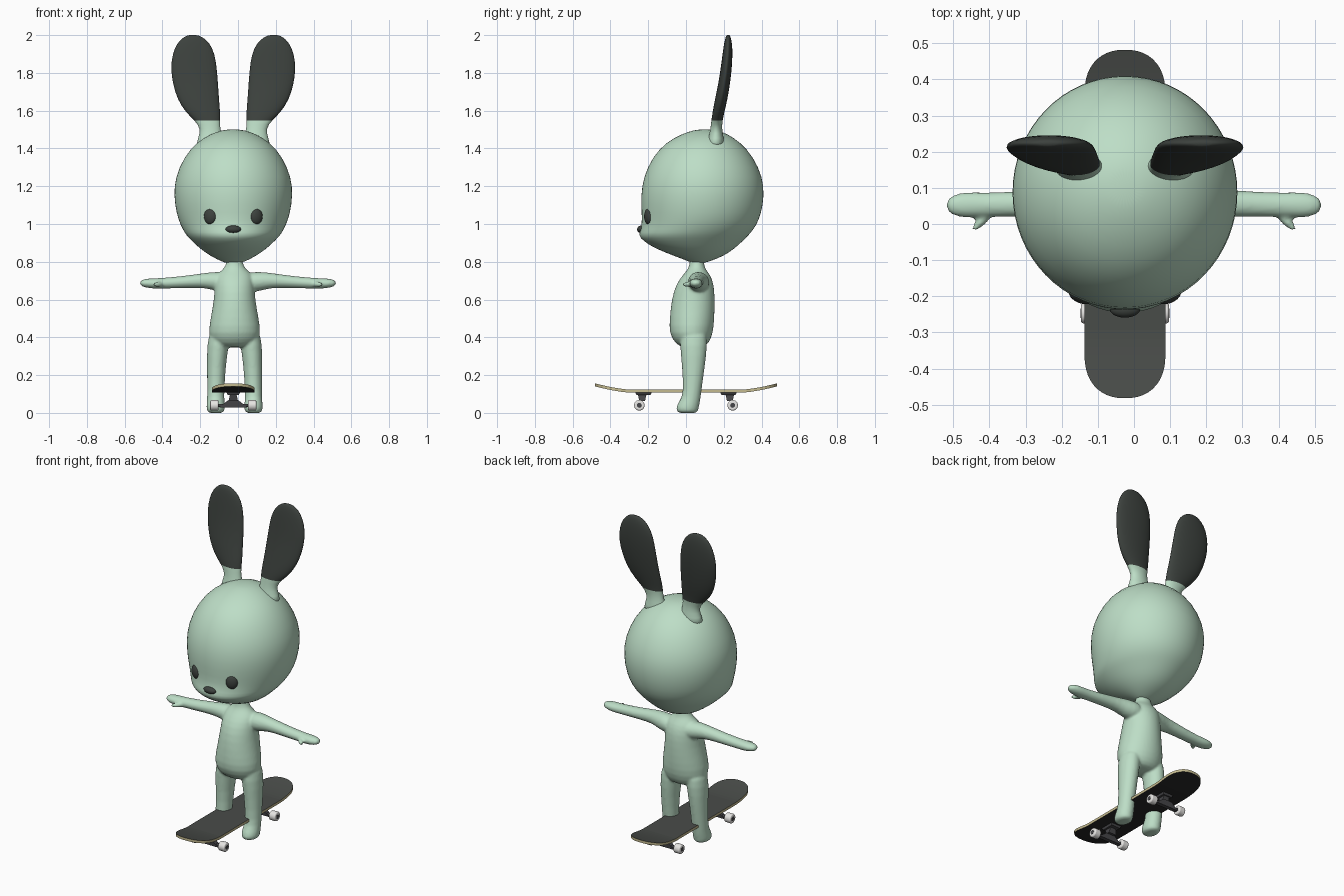
import bpy, bmesh, math
from mathutils import Matrix, Vector

cube = bpy.data.objects.get("Cube")
if cube:
    bpy.data.objects.remove(cube, do_unlink=True)

CX = -0.025      # centre line of head and board
BX = -0.018      # centre line of body


def material(name, r, g, b):
    m = bpy.data.materials.new(name)
    m.use_nodes = True
    m.diffuse_color = (r, g, b, 1)
    m.node_tree.nodes["Principled BSDF"].inputs["Base Color"].default_value = (r, g, b, 1)
    return m


MINT = material("mint_green", 0.51, 0.73, 0.57)
CHARCOAL = material("charcoal", 0.046, 0.054, 0.048)
GRIP = material("grip_grey", 0.066, 0.072, 0.066)
BLACK = material("underside_black", 0.02, 0.02, 0.02)
WOOD = material("pale_wood", 0.56, 0.5, 0.28)
WHITE = material("wheel_white", 0.8, 0.79, 0.77)
METAL = material("dark_metal", 0.06, 0.06, 0.065)


def add_loft(bm, rings, segments, place):
    """Skin rings of (position, centre a, centre b, radius a, radius b)."""
    loops = []
    for p, a, b, ra, rb in rings:
        loops.append([bm.verts.new(place(p, a + ra * math.cos(t), b + rb * math.sin(t)))
                      for t in (math.tau * i / segments for i in range(segments))])
    for lo, hi in zip(loops, loops[1:]):
        for i in range(segments):
            j = (i + 1) % segments
            bm.faces.new((lo[i], lo[j], hi[j], hi[i]))
    bm.faces.new(loops[0])
    bm.faces.new(loops[-1])


def along_z(p, a, b):
    return (a, b, p)


def along_x(p, a, b):
    return (p, a, b)


def finish(name, bm, mats, subdiv=0, smooth=True):
    bmesh.ops.recalc_face_normals(bm, faces=bm.faces)
    for f in bm.faces:
        f.smooth = smooth
    me = bpy.data.meshes.new(name)
    bm.to_mesh(me)
    bm.free()
    for m in mats:
        me.materials.append(m)
    ob = bpy.data.objects.new(name, me)
    bpy.context.collection.objects.link(ob)
    if subdiv:
        mod = ob.modifiers.new("Subdivision", 'SUBSURF')
        mod.levels = mod.render_levels = subdiv
    return ob


def ellipsoid(name, centre, radii, mat, turn=0):
    bm = bmesh.new()
    bmesh.ops.create_uvsphere(bm, u_segments=24, v_segments=14, radius=1)
    bm.transform(Matrix.Translation(centre) @ Matrix.Rotation(turn, 4, 'Z')
                 @ Matrix.Diagonal((*radii, 1)))
    return finish(name, bm, [mat])


def cylinder(name, centre, radius, length, mat, axis='Y', bevel=0.0):
    bm = bmesh.new()
    bmesh.ops.create_cone(bm, cap_ends=True, segments=24, radius1=radius,
                          radius2=radius, depth=length)
    bm.transform(Matrix.Translation(centre) @ Matrix.Rotation(math.pi / 2, 4, axis))
    ob = finish(name, bm, [mat], smooth=False)
    if bevel:
        mod = ob.modifiers.new("Bevel", 'BEVEL')
        mod.width, mod.segments = bevel, 3
    bpy.context.view_layer.objects.active = ob
    bpy.ops.object.select_all(action='DESELECT')
    ob.select_set(True)
    bpy.ops.object.shade_smooth_by_angle(angle=math.radians(40))
    return ob


def tapered_box(name, centre, bottom, top, height, mat):
    bm = bmesh.new()
    bmesh.ops.create_cube(bm, size=1)
    for v in bm.verts:
        size = top if v.co.z > 0 else bottom
        v.co = Vector((v.co.x * size[0], v.co.y * size[1], v.co.z * height)) + Vector(centre)
    return finish(name, bm, [mat], smooth=False)


# Head: height, half width, front y, back y
head = [(1.501, .035, .065, .135), (1.49, .085, .015, .19), (1.46, .155, -.06, .25),
        (1.40, .23, -.145, .325), (1.30, .29, -.208, .388), (1.20, .317, -.237, .416),
        (1.10, .311, -.24, .41), (1.02, .292, -.233, .388), (.97, .268, -.242, .358),
        (.94, .25, -.254, .332), (.91, .22, -.228, .302), (.87, .178, -.165, .258),
        (.83, .12, -.06, .2), (.80, .06, .02, .12), (.79, .025, .04, .08)]
bm = bmesh.new()
add_loft(bm, [(z, CX, (f + b) / 2, w, (b - f) / 2) for z, w, f, b in head], 32, along_z)
finish("head", bm, [MINT], 1)

# Ears: height, sideways offset, half width, front y, back y
ear = [(1.40, .12, .085, .10, .21), (1.455, .12, .066, .118, .2), (1.505, .121, .051, .13, .19),
       (1.55, .138, .069, .134, .194), (1.59, .16, .092, .14, .203), (1.66, .186, .112, .153, .22),
       (1.74, .2, .121, .17, .233), (1.82, .209, .124, .183, .243), (1.90, .21, .114, .193, .247),
       (1.96, .211, .087, .202, .244), (1.992, .213, .048, .21, .236), (2.001, .214, .022, .217, .23)]
for side, label in ((-1, "right"), (1, "left")):
    bm = bmesh.new()
    add_loft(bm, [(z, CX + side * x, (f + b) / 2, w, (b - f) / 2)
                  for z, x, w, f, b in ear], 20, along_z)
    for f in bm.faces:
        f.material_index = int(f.calc_center_median().z > 1.55)
    finish(label + "_ear", bm, [MINT, CHARCOAL], 1)

    ellipsoid(label + "_eye", (CX + side * .122, -.199, 1.04), (.035, .02, .042),
              CHARCOAL, side * .4)

ellipsoid("nose", (CX, -.237, .972), (.041, .022, .02), CHARCOAL)

# Body: torso, legs, arms and thumbs blended into one skin
torso = [(.345, .08, -.02, .09), (.365, .118, -.055, .12), (.42, .142, -.092, .145),
         (.50, .129, -.088, .152), (.60, .11, -.078, .154), (.68, .106, -.055, .15),
         (.73, .1, -.018, .13), (.758, .064, .008, .105), (.785, .042, .02, .095),
         (.85, .042, .02, .095)]
leg = [(.45, .08, .05, -.03, .11), (.36, .088, .06, -.035, .115), (.25, .097, .05, -.022, .102),
       (.10, .1, .046, -.014, .08), (.065, .1, .047, -.035, .077), (.03, .1, .051, -.055, .069),
       (.006, .1, .047, -.05, .065), (-.002, .1, .03, -.035, .05)]
arm = [(.03, .07, .06, .69, .05), (.09, .067, .058, .693, .056), (.15, .06, .047, .7, .045),
       (.20, .058, .04, .7, .038), (.30, .056, .037, .692, .032), (.40, .053, .034, .686, .029),
       (.45, .053, .037, .685, .028), (.49, .052, .034, .687, .024), (.512, .052, .022, .687, .016),
       (.519, .052, .01, .687, .008)]
bm = bmesh.new()
add_loft(bm, [(z, BX, (f + b) / 2, w, (b - f) / 2) for z, w, f, b in torso], 20, along_z)
for side in (-1, 1):
    add_loft(bm, [(z, BX + side * x, (f + b) / 2, w, (b - f) / 2)
                  for z, x, w, f, b in leg], 16, along_z)
    add_loft(bm, [(side * x, y, z, ry, rz) for x, y, ry, z, rz in arm], 16, along_x)
    thumb = (Matrix.Translation((side * .418, .012, .68)) @ Matrix.Rotation(side * -.8, 4, 'Z')
             @ Matrix.Diagonal((.045, .014, .015, 1)))
    bmesh.ops.create_uvsphere(bm, u_segments=12, v_segments=8, radius=1, matrix=thumb)
body = finish("body", bm, [MINT], 1)
remesh = body.modifiers.new("Blend", 'REMESH')
remesh.mode = 'VOXEL'
remesh.voxel_size = .007
remesh.use_smooth_shade = True
relax = body.modifiers.new("Relax", 'SMOOTH')
relax.factor, relax.iterations = .5, 6

# Skateboard deck: rounded, upturned ends, coloured by face direction
bm = bmesh.new()
steps = [math.sin(i / 24 * math.pi / 2) for i in range(-24, 25)]
rows = []
for s in steps:
    y = s * .482
    t = min(max((abs(y) - .36) / .122, 0), .999)
    w = .112 * (1 - t ** 2.3) ** (1 / 2.3)
    z = .107 + .033 * (max(abs(y) - .29, 0) / .19) ** 1.5
    rows.append([bm.verts.new((CX + sx * w, y, z + h))
                 for sx, h in ((-1, 0), (1, 0), (1, .016), (-1, .016))])
for a, b in zip(rows, rows[1:]):
    for i in range(4):
        j = (i + 1) % 4
        bm.faces.new((a[i], a[j], b[j], b[i])).material_index = (1, 2, 0, 2)[i]
for end in (rows[0], rows[-1]):
    bm.faces.new(end).material_index = 2
finish("skateboard_deck", bm, [GRIP, BLACK, WOOD], smooth=False)

# Trucks and wheels
for end, label in ((-1, "front"), (1, "back")):
    y = end * .247
    tapered_box(label + "_truck_base", (CX, end * .225, .101), (.06, .075), (.07, .085), .012, METAL)
    tapered_box(label + "_truck_post", (CX, end * .232, .08), (.05, .03), (.035, .045), .034, METAL)
    tapered_box(label + "_truck_hanger", (CX, y, .047), (.15, .024), (.06, .03), .036, METAL)
    cylinder(label + "_axle", (CX, y, .04), .008, .238, METAL)
    for side, hand in ((-1, "right"), (1, "left")):
        x = CX + side * .1
        cylinder(f"{label}_{hand}_wheel", (x, y, .04), .028, .044, WHITE, bevel=.007)
        cylinder(f"{label}_{hand}_hub", (x, y, .04), .013, .0455, METAL)
